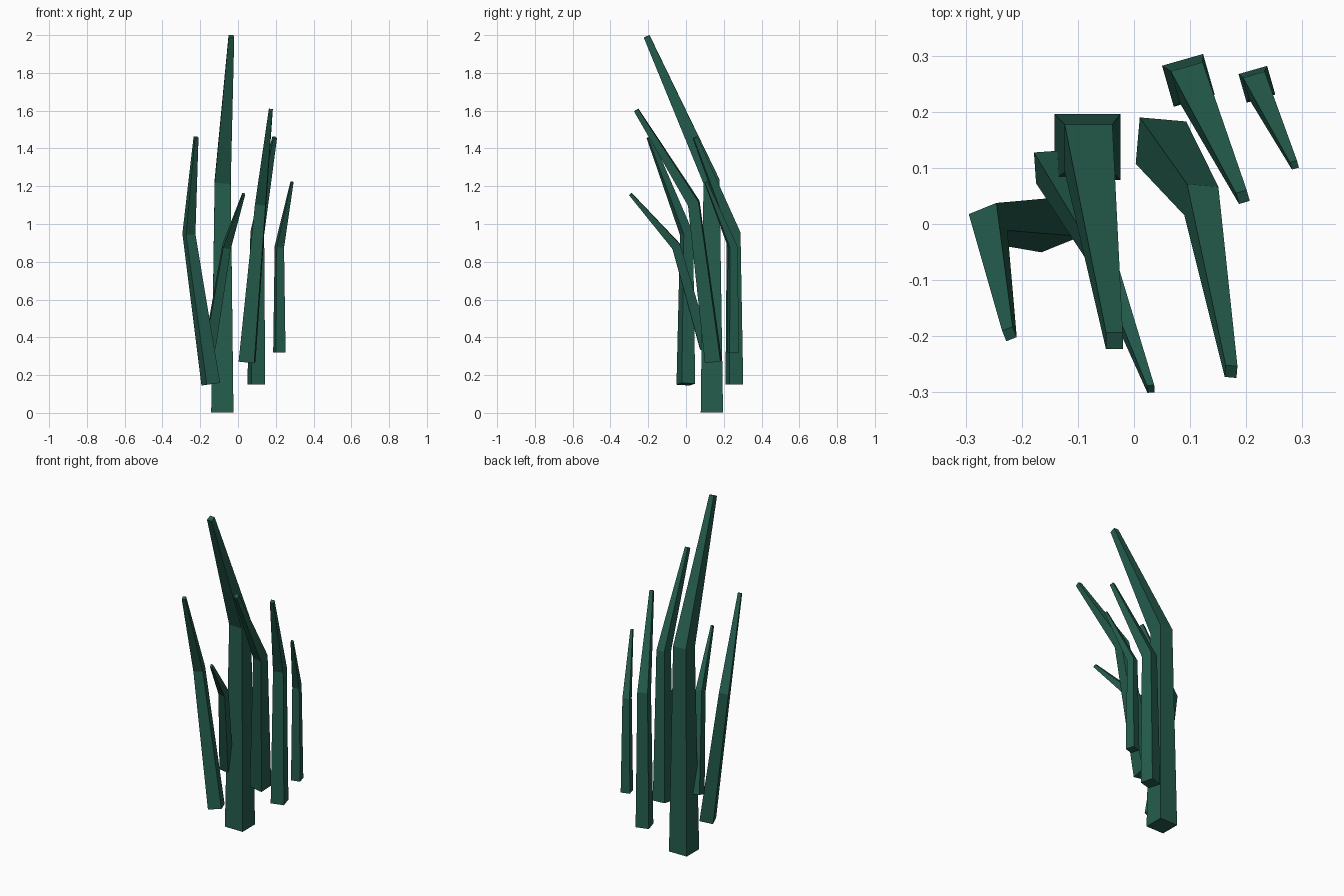
import bpy, bmesh, math

if "Cube" in bpy.data.objects:
    bpy.data.objects.remove(bpy.data.objects["Cube"])

green = bpy.data.materials.new("dark_green")
green.diffuse_color = (0.018, 0.108, 0.074, 1)
green.use_nodes = True
green.node_tree.nodes["Principled BSDF"].inputs["Base Color"].default_value = green.diffuse_color


def blade(name, yaw, base, bend, tip):
    """Square tapered blade with one bend; each ring is (x, y, z, width)."""
    rings = [base, bend, tip]

    def slope(a, b):
        return [(b[i] - a[i]) / (b[2] - a[2]) for i in (0, 1)]

    low, high = slope(base, bend), slope(bend, tip)
    tilts = [low, [(p + q) / 2 for p, q in zip(low, high)], high]
    bm = bmesh.new()
    loops = []
    for (x, y, z, w), tilt in zip(rings, tilts):
        loop = []
        for k in range(4):
            a = math.radians(yaw + 45 + 90 * k)
            dx, dy = w * math.sqrt(0.5) * math.cos(a), w * math.sqrt(0.5) * math.sin(a)
            # rings lean so they sit square to the blade direction
            loop.append(bm.verts.new((x + dx, y + dy, z - dx * tilt[0] - dy * tilt[1])))
        loops.append(loop)
    for a, b in zip(loops, loops[1:]):
        for k in range(4):
            n = (k + 1) % 4
            bm.faces.new((a[k], a[n], b[n], b[k]))
    bm.faces.new(loops[0][::-1])
    bm.faces.new(loops[-1])
    bmesh.ops.recalc_face_normals(bm, faces=bm.faces)
    mesh = bpy.data.meshes.new(name)
    bm.to_mesh(mesh)
    bm.free()
    mesh.materials.append(green)
    bpy.context.collection.objects.link(bpy.data.objects.new(name, mesh))


# Tall central blade
blade("main_blade", 0, (-0.083, 0.137, 0.003, 0.118), (-0.081, 0.135, 1.225, 0.085), (-0.035, -0.208, 1.993, 0.03))
# Blades to the right
blade("right_blade", -5, (0.048, 0.145, 0.272, 0.083), (0.12, 0.041, 1.11, 0.056), (0.173, -0.263, 1.603, 0.021))
blade("back_right_blade", 16, (0.097, 0.256, 0.15, 0.076), (0.102, 0.252, 0.95, 0.059), (0.194, 0.048, 1.458, 0.02))
blade("far_right_blade", 16, (0.219, 0.249, 0.32, 0.053), (0.219, 0.247, 0.88, 0.04), (0.286, 0.105, 1.222, 0.013))
# Blades to the left and front
blade("left_blade", 22, (-0.144, -0.001, 0.152, 0.076), (-0.26, 0.003, 0.948, 0.053), (-0.222, -0.196, 1.46, 0.02))
blade("front_blade", 4, (-0.149, 0.102, 0.345, 0.055), (-0.06, -0.052, 0.882, 0.04), (0.03, -0.294, 1.158, 0.013))
